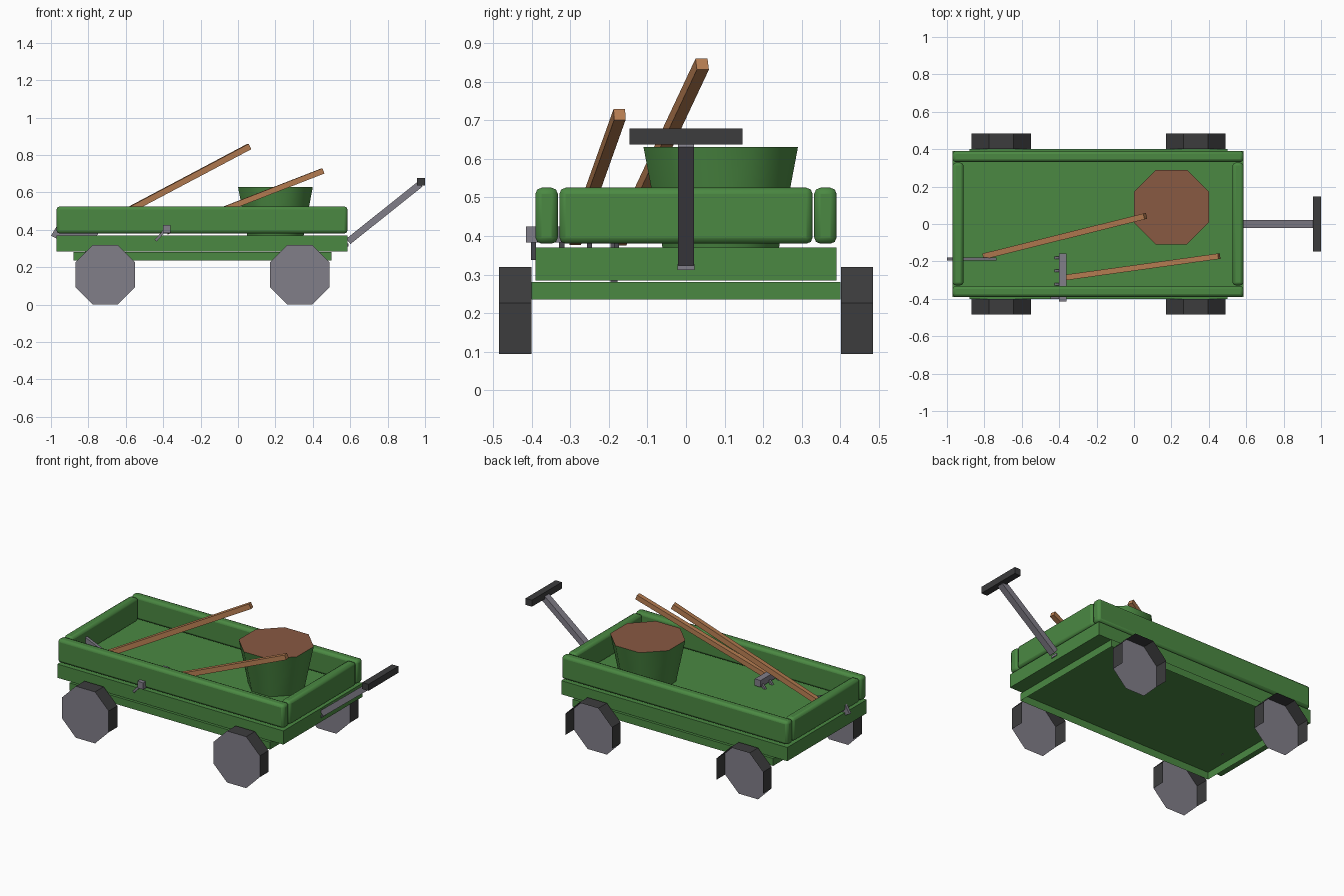
import bpy, bmesh, math
from mathutils import Vector

if "Cube" in bpy.data.objects:
    bpy.data.objects.remove(bpy.data.objects["Cube"])


def mat(name, rgb):
    m = bpy.data.materials.new(name)
    m.diffuse_color = (*rgb, 1)
    m.use_nodes = True
    m.node_tree.nodes["Principled BSDF"].inputs["Base Color"].default_value = m.diffuse_color
    return m


GREEN = mat("green paint", (0.07, 0.25, 0.055))
METAL = mat("grey metal", (0.22, 0.21, 0.25))
RUBBER = mat("dark rubber", (0.045, 0.045, 0.047))
WOOD = mat("light wood", (0.48, 0.21, 0.085))
SOIL = mat("brown soil", (0.25, 0.1, 0.055))


def make(name, bm, *mats):
    me = bpy.data.meshes.new(name)
    bm.normal_update()
    bm.to_mesh(me)
    bm.free()
    ob = bpy.data.objects.new(name, me)
    bpy.context.collection.objects.link(ob)
    for m in mats:
        me.materials.append(m)
    return ob


def smooth(ob, deg):
    bpy.ops.object.select_all(action='DESELECT')
    ob.select_set(True)
    bpy.context.view_layer.objects.active = ob
    bpy.ops.object.shade_smooth_by_angle(angle=math.radians(deg))


def box_bm(lo, hi):
    bm = bmesh.new()
    bmesh.ops.create_cube(bm, size=1)
    lo, hi = Vector(lo), Vector(hi)
    for v in bm.verts:
        v.co = (lo + hi) / 2 + v.co * (hi - lo)
    return bm


def box(name, lo, hi, m):
    return make(name, box_bm(lo, hi), m)


def bar(name, a, b, w, t, m):
    """Rectangular bar from a to b, t measured upwards."""
    a, b = Vector(a), Vector(b)
    d = (b - a).normalized()
    side = Vector((0, 0, 1)).cross(d).normalized()
    up = d.cross(side)
    bm = bmesh.new()
    bmesh.ops.create_cube(bm, size=1)
    for v in bm.verts:
        x, y, z = v.co
        v.co = (a + b) / 2 + d * x * (b - a).length + side * y * w + up * z * t
    return make(name, bm, m)


def rounded_panel(name, lo, hi):
    ob = box(name, lo, hi, GREEN)
    bev = ob.modifiers.new("rounding", 'BEVEL')
    bev.width = 0.016
    bev.segments = 2
    smooth(ob, 60)


# chassis skirt, open underneath
bm = box_bm((-0.88, -0.40, 0.235), (0.50, 0.40, 0.281))
bm.faces.ensure_lookup_table()
bmesh.ops.delete(bm, geom=[f for f in bm.faces if f.normal.z < -0.5], context='FACES')
make("chassis", bm, GREEN)

# bed and its four rounded walls
box("bed", (-0.97, -0.39, 0.285), (0.585, 0.39, 0.37), GREEN)
for s, n in ((-1, "front"), (1, "back")):
    y0, y1 = sorted((s * 0.39, s * 0.332))
    rounded_panel(n + "_side_wall", (-0.97, y0, 0.38), (0.585, y1, 0.525))
rounded_panel("left_end_wall", (-0.97, -0.328, 0.38), (-0.912, 0.328, 0.525))
rounded_panel("right_end_wall", (0.527, -0.328, 0.38), (0.585, 0.328, 0.525))

# wheels: an eight-sided disc with a tyre band round its upper five sides
R = 0.16 / math.cos(math.pi / 8)
for wx in (-0.71, 0.33):
    for y0, y1 in ((-0.485, -0.40), (0.401, 0.485)):
        bm = bmesh.new()
        ang = [math.pi / 8 + i * math.pi / 4 for i in range(8)]
        ring = [[bm.verts.new((wx + R * math.cos(a), y, 0.16 + R * math.sin(a))) for a in ang]
                for y in (y0, y1)]
        bm.faces.new(ring[0])
        for i in (0, 1, 2, 3, 7):
            j = (i + 1) % 8
            f = bm.faces.new((ring[0][j], ring[0][i], ring[1][i], ring[1][j]))
            f.material_index = 1
        for v in [v for v in bm.verts if not v.link_faces]:
            bm.verts.remove(v)
        make("wheel", bm, METAL, RUBBER)

# pull handle
bar("pull_bar", (0.59, 0, 0.338), (0.975, 0, 0.645), 0.042, 0.036, METAL)
box("hitch", (0.58, -0.022, 0.312), (0.59, 0.022, 0.327), METAL)
box("grip", (0.957, -0.147, 0.637), (1.0, 0.147, 0.678), RUBBER)

# bucket filled with soil
bm = bmesh.new()
k = 1 / math.cos(math.pi / 8)
rings = []
for z, r in ((0.365, 0.15), (0.63, 0.2)):
    rings.append([bm.verts.new((0.2 + r * k * math.cos(math.pi / 8 + i * math.pi / 4),
                                0.09 + r * k * math.sin(math.pi / 8 + i * math.pi / 4), z))
                  for i in range(8)])
for i in range(8):
    j = (i + 1) % 8
    bm.faces.new((rings[0][i], rings[0][j], rings[1][j], rings[1][i]))
bm.faces.new(rings[0][::-1])
bm.faces.new(rings[1]).material_index = 1
smooth(make("bucket", bm, GREEN, SOIL), 50)

# shovel
bar("shovel_handle", (-0.80, -0.172, 0.39), (0.06, 0.042, 0.845), 0.032, 0.032, WOOD)
bm = bmesh.new()
pts = ((-1.0, 0.368), (-0.81, 0.279), (-0.735, 0.40), (-0.93, 0.485))
f = bm.faces.new([bm.verts.new((x, -0.196, z)) for x, z in pts])
ext = bmesh.ops.extrude_face_region(bm, geom=[f])
for g in ext["geom"]:
    if isinstance(g, bmesh.types.BMVert):
        g.co.y += 0.018
bmesh.ops.recalc_face_normals(bm, faces=bm.faces)
make("shovel_blade", bm, METAL)

# rake
bar("rake_handle", (-0.38, -0.288, 0.39), (0.455, -0.172, 0.715), 0.03, 0.03, WOOD)
box("rake_head", (-0.402, -0.415, 0.383), (-0.362, -0.158, 0.425), METAL)
for y in (-0.395, -0.322, -0.25, -0.18):
    bar("rake_tine", (-0.385, y, 0.405), (-0.44, y, 0.342), 0.014, 0.014, METAL)
